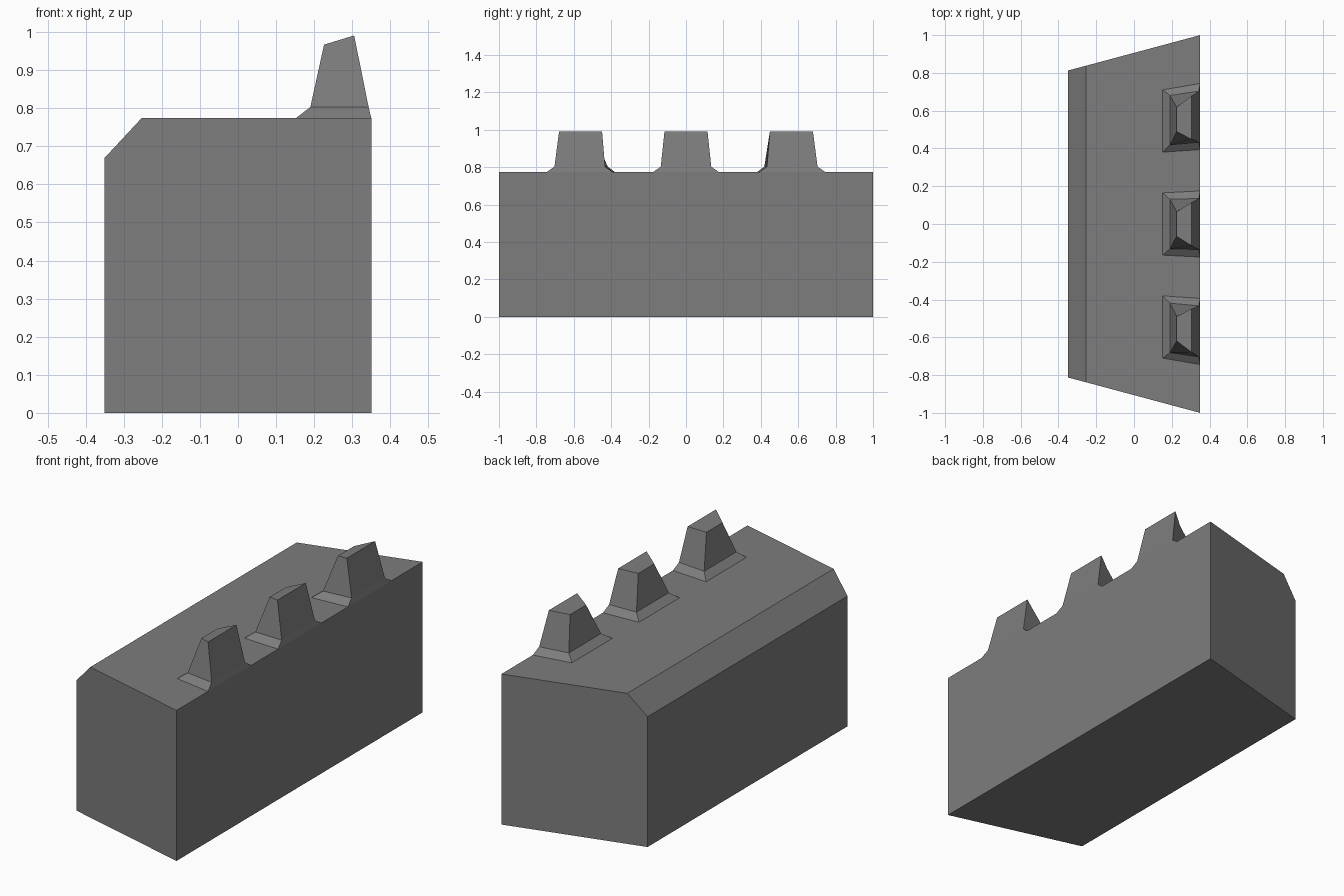
import bpy

if "Cube" in bpy.data.objects:
    bpy.data.objects.remove(bpy.data.objects["Cube"])

# Dark grey for every part
grey = bpy.data.materials.new("dark_grey")
grey.diffuse_color = (0.205, 0.205, 0.205, 1)
grey.use_nodes = True
grey.node_tree.nodes["Principled BSDF"].inputs["Base Color"].default_value = grey.diffuse_color


def loft(name, rings, cap_start=True):
    """Join equal-sized rings of points with quads and cap the ends."""
    n = len(rings[0])
    verts = [p for ring in rings for p in ring]
    faces = [(r * n + i, r * n + (i + 1) % n, (r + 1) * n + (i + 1) % n, (r + 1) * n + i)
             for r in range(len(rings) - 1) for i in range(n)]
    if cap_start:
        faces.append(tuple(reversed(range(n))))
    faces.append(tuple(range(len(verts) - n, len(verts))))
    mesh = bpy.data.meshes.new(name)
    mesh.from_pydata(verts, [], faces)
    mesh.update()
    mesh.materials.append(grey)
    obj = bpy.data.objects.new(name, mesh)
    bpy.context.collection.objects.link(obj)
    return obj


# Block: chamfered side profile, with ends that flare towards +x
TOP = 0.774
profile = [(-0.35, 0), (-0.35, 0.67), (-0.253, TOP), (0.35, TOP), (0.35, 0)]


def half_length(x):
    return 0.906 + 0.268 * x


loft("block", [[(x, s * half_length(x), z) for x, z in reversed(profile)]
               for s in (1, -1)])

# Studs: flared foot, tapering post and sloping top along the +x edge
# Each level: inner edge (x, z, half width), outer edge (x, z, half width)
levels = [((0.152, TOP, 0.165), (0.35, TOP, 0.175)),
          ((0.19, 0.803, 0.131), (0.343, 0.803, 0.135)),
          ((0.226, 0.967, 0.065), (0.305, 0.991, 0.115))]

for name, side in (("stud_front", -1), ("stud_middle", 0), ("stud_back", 1)):
    rings = []
    for (xi, zi, wi), (xo, zo, wo) in levels:
        # Outer studs fan out with the flared ends
        ci, co = (side * (0.527 + 0.12 * x) for x in (xi, xo))
        rings.append([(xi, ci - wi, zi), (xo, co - wo, zo),
                      (xo, co + wo, zo), (xi, ci + wi, zi)])
    loft(name, rings, cap_start=False)
